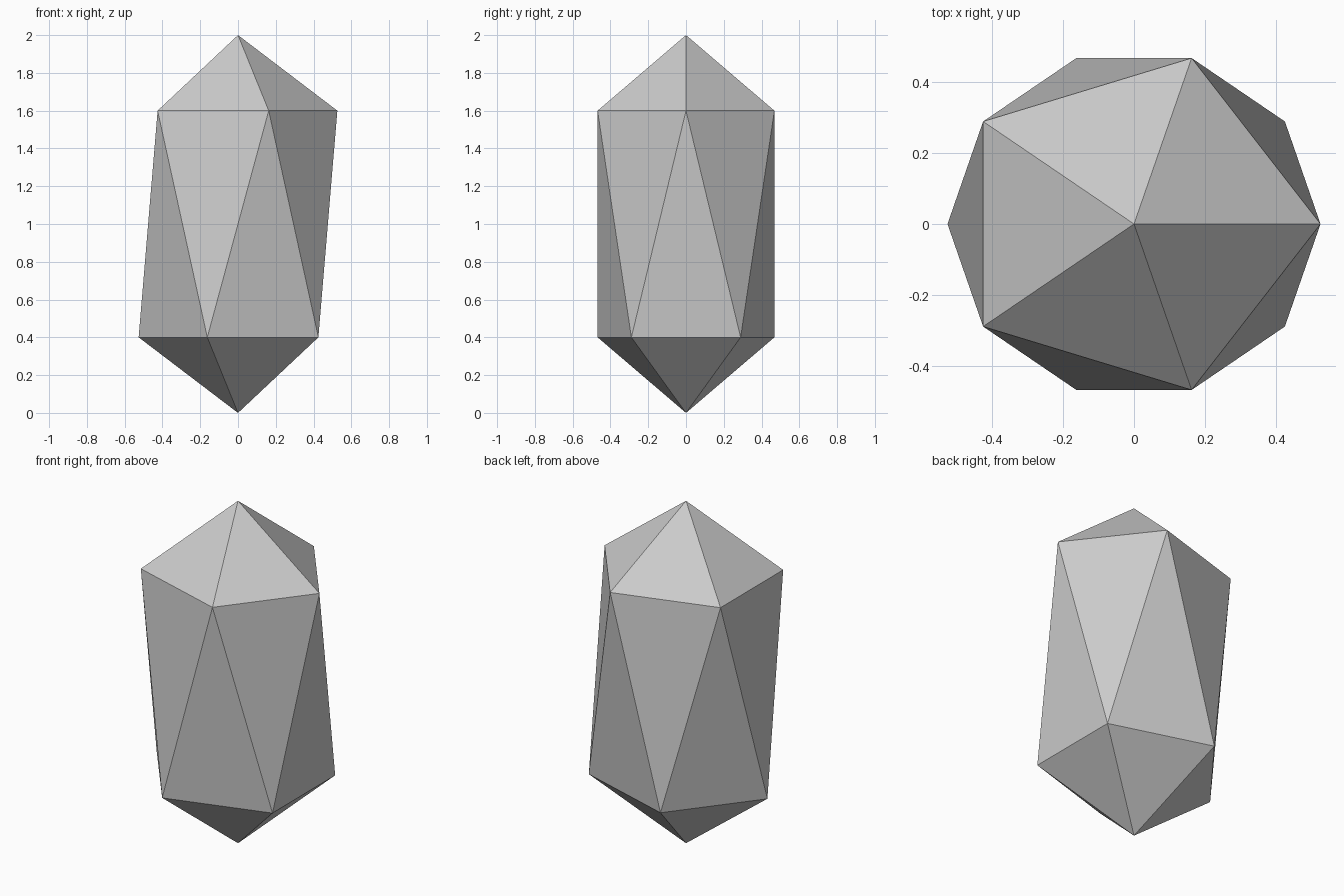
import bpy, bmesh
from math import cos, sin, pi

if "Cube" in bpy.data.objects:
    bpy.data.objects.remove(bpy.data.objects["Cube"])

RX, RY = 0.526, 0.492   # ring radii, slightly narrower in depth
SIDES = 5

bm = bmesh.new()

def ring(z, offset):
    return [bm.verts.new((RX * cos(offset + 2 * pi * i / SIDES),
                          RY * sin(offset + 2 * pi * i / SIDES), z))
            for i in range(SIDES)]

# Two pentagon rings, the lower one turned by half a step, plus two tips
low = ring(0.4, pi / SIDES)
high = ring(1.6, 0)
bottom = bm.verts.new((0, 0, 0))
top = bm.verts.new((0, 0, 2))

# Pointed caps and the band of long triangles between the rings
for i in range(SIDES):
    j = (i + 1) % SIDES
    bm.faces.new((high[i], high[j], top))
    bm.faces.new((low[j], low[i], bottom))
    bm.faces.new((high[j], high[i], low[i]))
    bm.faces.new((low[i], low[j], high[j]))

bmesh.ops.recalc_face_normals(bm, faces=bm.faces)
mesh = bpy.data.meshes.new("crystal")
bm.to_mesh(mesh)
bm.free()
bpy.context.collection.objects.link(bpy.data.objects.new("crystal", mesh))
